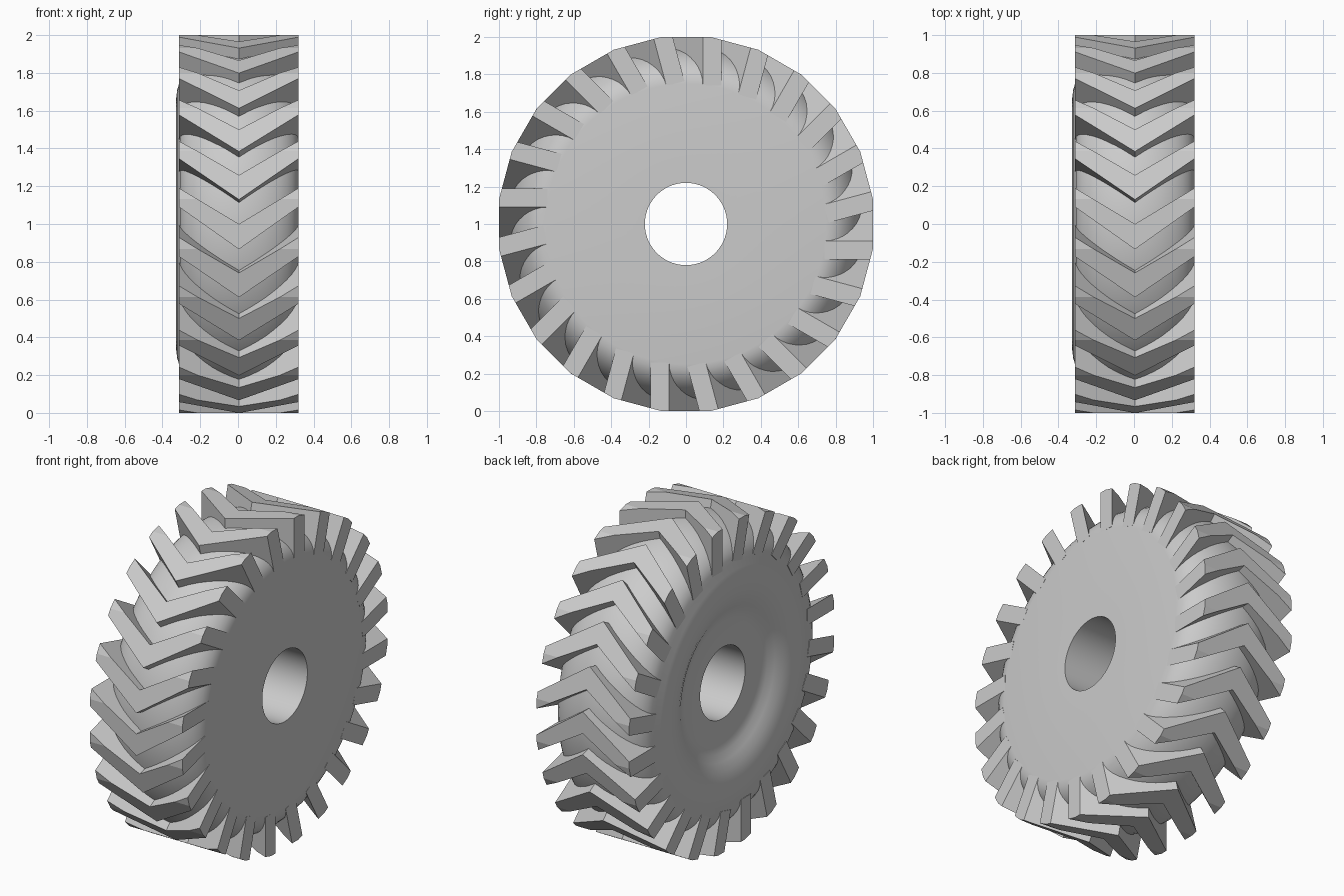
import bpy, bmesh
from math import pi, sin, cos, radians
from mathutils import Matrix, Vector

cube = bpy.data.objects.get("Cube")
if cube:
    bpy.data.objects.remove(cube, do_unlink=True)

LUGS = 24
PITCH = 2 * pi / LUGS
LIFT = Matrix.Translation((0, 0, 1))

grey = bpy.data.materials.new("plain grey")
grey.use_nodes = True
grey.diffuse_color = (0.6, 0.6, 0.6, 1)
grey.node_tree.nodes["Principled BSDF"].inputs["Base Color"].default_value = (0.6, 0.6, 0.6, 1)


def add_object(name, bm):
    bmesh.ops.recalc_face_normals(bm, faces=bm.faces[:])
    mesh = bpy.data.meshes.new(name)
    bm.to_mesh(mesh)
    bm.free()
    mesh.materials.append(grey)
    obj = bpy.data.objects.new(name, mesh)
    bpy.context.collection.objects.link(obj)
    return obj


# Wheel body: closed (x, radius) profile turned about the x axis
def wheel_body():
    crown = [(0.005 + 0.315 * cos(pi * i / 20), 0.75 + 0.2 * sin(pi * i / 20))
             for i in range(21)]
    dish = [(-0.322, 0.71), (-0.328, 0.66), (-0.328, 0.61), (-0.322, 0.56),
            (-0.308, 0.51), (-0.285, 0.46), (-0.262, 0.42), (-0.25, 0.37)]
    profile = [(0.32, 0.22)] + crown + dish + [(-0.25, 0.22)]
    bm = bmesh.new()
    steps = 72
    rings = []
    for s in range(steps):
        a = 2 * pi * s / steps
        rings.append([bm.verts.new((x, r * cos(a), 1 + r * sin(a))) for x, r in profile])
    n = len(profile)
    for s in range(steps):
        a, b = rings[s], rings[(s + 1) % steps]
        for i in range(n):
            j = (i + 1) % n
            bm.faces.new((a[i], a[j], b[j], b[i]))
    return add_object("wheel_body", bm)


# One chevron lug, its top trimmed to the flats of the outer polygon
def add_lug(bm, angle):
    lug = bmesh.new()
    sections = []
    for x, low, high in ((-0.312, 0.09, 0.19), (0.005, -0.134, 0.0), (0.32, 0.09, 0.19)):
        corners = ((0.74, low), (1, low), (1, high), (0.74, high))
        sections.append([lug.verts.new((x, -r, t)) for r, t in corners])
    for a, b in zip(sections, sections[1:]):
        for i in range(4):
            j = (i + 1) % 4
            lug.faces.new((a[i], a[j], b[j], b[i]))
    lug.faces.new(sections[0])
    lug.faces.new(sections[-1])
    normal = Vector((0, -cos(PITCH), sin(PITCH)))
    bmesh.ops.bisect_plane(lug, geom=lug.verts[:] + lug.edges[:] + lug.faces[:],
                           plane_co=normal, plane_no=normal, clear_outer=True)
    bmesh.ops.holes_fill(lug, edges=[e for e in lug.edges if e.is_boundary])
    lug.transform(LIFT @ Matrix.Rotation(angle, 4, 'X'))
    piece = bpy.data.meshes.new("lug_piece")
    lug.to_mesh(piece)
    lug.free()
    bm.from_mesh(piece)
    bpy.data.meshes.remove(piece)


body = wheel_body()
bpy.ops.object.select_all(action='DESELECT')
body.select_set(True)
bpy.context.view_layer.objects.active = body
bpy.ops.object.shade_smooth_by_angle(angle=radians(30))

tread = bmesh.new()
for k in range(LUGS):
    add_lug(tread, k * PITCH)
add_object("tread_lugs", tread)
